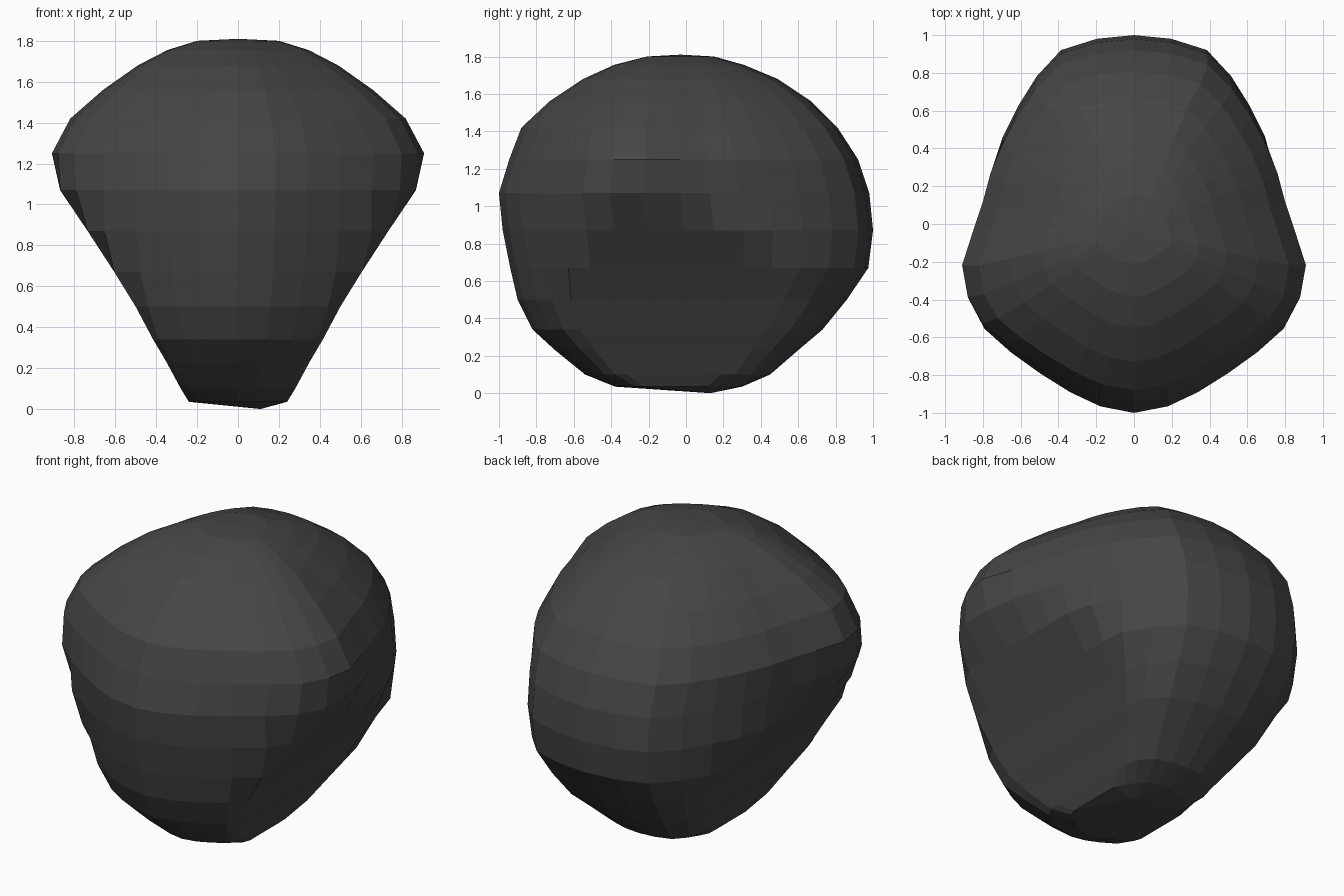
import bpy, bmesh

if "Cube" in bpy.data.objects:
    bpy.data.objects.remove(bpy.data.objects["Cube"])

# half outline seen from above (half width, y), front to back
outline = [(0, -1), (.18, -.965), (.34, -.89), (.5, -.79), (.66, -.675), (.8, -.55),
           (.88, -.4), (.91, -.22), (.85, -.02), (.8, .14), (.76, .3), (.7, .46),
           (.62, .62), (.52, .78), (.39, .92), (.2, .98), (0, 1)]

# horizontal sections: z, half width, front y, back y
sections = [(.035, .24, -.38, .30), (.10, .28, -.54, .45), (.23, .35, -.70, .60),
            (.34, .415, -.82, .73), (.50, .50, -.90, .86), (.67, .605, -.94, .975),
            (.87, .735, -.98, 1.0), (1.07, .87, -1.0, .98), (1.25, .91, -.945, .92),
            (1.42, .82, -.88, .81), (1.56, .66, -.73, .67), (1.68, .49, -.55, .49),
            (1.755, .345, -.385, .31), (1.80, .20, -.21, .15)]


def ring(bm, z, w, y0, y1):
    mid, half = (y0 + y1) / 2, (y1 - y0) / 2
    # below the shoulders the round body is trimmed by flat sloping sides
    k = w / .91 if z > 1.2 else half
    right = [(min(x * k, w), mid + half * y) for x, y in outline]
    left = [(-x, y) for x, y in right[-2:0:-1]]
    return [bm.verts.new((x, y, z)) for x, y in right + left]


# boulder body
bm = bmesh.new()
rings = [ring(bm, *s) for s in sections]
n = len(rings[0])
for a, b in zip(rings, rings[1:]):
    for i in range(n):
        j = (i + 1) % n
        bm.faces.new((a[i], a[j], b[j], b[i]))

# crown and slightly lopsided underside
top = bm.verts.new((0, -.03, 1.81))
foot = bm.verts.new((.11, .13, 0))
for i in range(n):
    j = (i + 1) % n
    bm.faces.new((rings[-1][i], rings[-1][j], top))
    bm.faces.new((rings[0][j], rings[0][i], foot))
bmesh.ops.recalc_face_normals(bm, faces=bm.faces)

mesh = bpy.data.meshes.new("boulder")
bm.to_mesh(mesh)
bm.free()
boulder = bpy.data.objects.new("boulder", mesh)
bpy.context.collection.objects.link(boulder)

# dark stone colour
stone = bpy.data.materials.new("dark_stone")
stone.diffuse_color = (.06, .06, .06, 1)
stone.use_nodes = True
stone.node_tree.nodes["Principled BSDF"].inputs["Base Color"].default_value = stone.diffuse_color
mesh.materials.append(stone)
